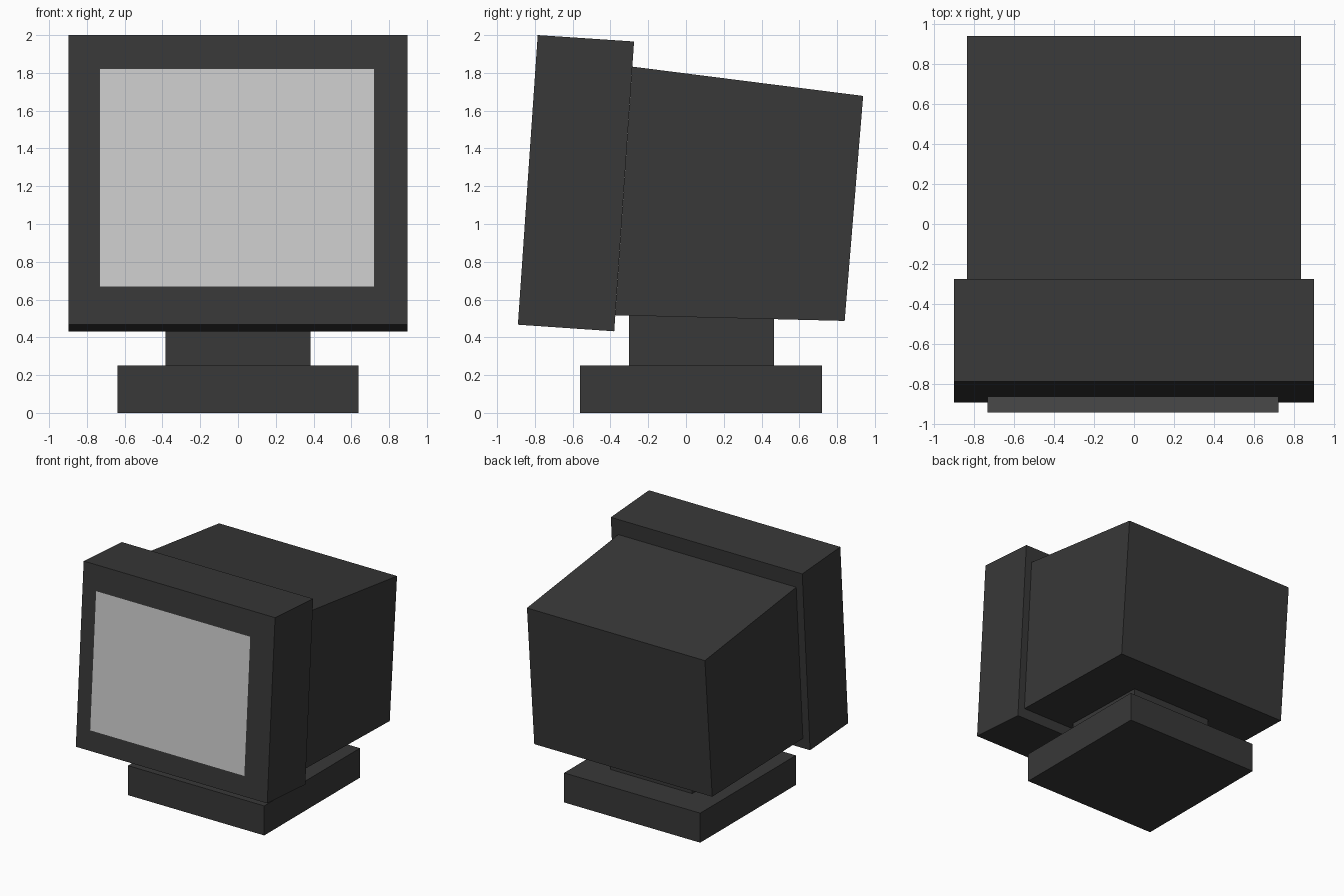
import bpy
import bmesh

default = bpy.data.objects.get("Cube")
if default:
    bpy.data.objects.remove(default, do_unlink=True)


def material(name, value):
    mat = bpy.data.materials.new(name)
    mat.use_nodes = True
    colour = (value, value, value, 1.0)
    mat.diffuse_color = colour
    mat.node_tree.nodes["Principled BSDF"].inputs["Base Color"].default_value = colour
    return mat


charcoal = material("charcoal plastic", 0.0395)
grey = material("light grey glass", 0.604)


def finish(name, bm, mat):
    mesh = bpy.data.meshes.new(name)
    bm.to_mesh(mesh)
    bm.free()
    mesh.materials.append(mat)
    obj = bpy.data.objects.new(name, mesh)
    bpy.context.collection.objects.link(obj)
    return obj


def side_profile(name, points, half_width, mat):
    """Extrude a (y, z) outline across x, symmetric about the centre."""
    bm = bmesh.new()
    face = bm.faces.new([bm.verts.new((-half_width, y, z)) for y, z in points])
    result = bmesh.ops.extrude_face_region(bm, geom=[face])
    verts = [v for v in result["geom"] if isinstance(v, bmesh.types.BMVert)]
    bmesh.ops.translate(bm, verts=verts, vec=(2 * half_width, 0, 0))
    bmesh.ops.recalc_face_normals(bm, faces=bm.faces)
    return finish(name, bm, mat)


def block(name, half_width, y0, y1, z0, z1, mat):
    return side_profile(name, [(y0, z0), (y1, z0), (y1, z1), (y0, z1)], half_width, mat)


# Stand: square foot and neck, the neck running up into the housing
block("stand_base", 0.638, -0.56, 0.721, 0.0, 0.25, charcoal)
block("stand_neck", 0.384, -0.302, 0.465, 0.25, 0.53, charcoal)

# Tilted front bezel and the tapering tube housing behind it
side_profile("front_bezel",
             [(-0.89, 0.467), (-0.38, 0.432), (-0.275, 1.966), (-0.785, 2.0)],
             0.897, charcoal)
side_profile("rear_housing",
             [(-0.374, 0.517), (0.84, 0.487), (0.938, 1.678), (-0.284, 1.833)],
             0.834, charcoal)

# Flat screen panel, held just in front of the bezel and tilted with it
bm = bmesh.new()
corners = [(-0.732, -0.94, 0.666), (0.722, -0.94, 0.666),
           (0.722, -0.86, 1.823), (-0.732, -0.86, 1.823)]
bm.faces.new([bm.verts.new(c) for c in corners])
finish("screen", bm, grey)
